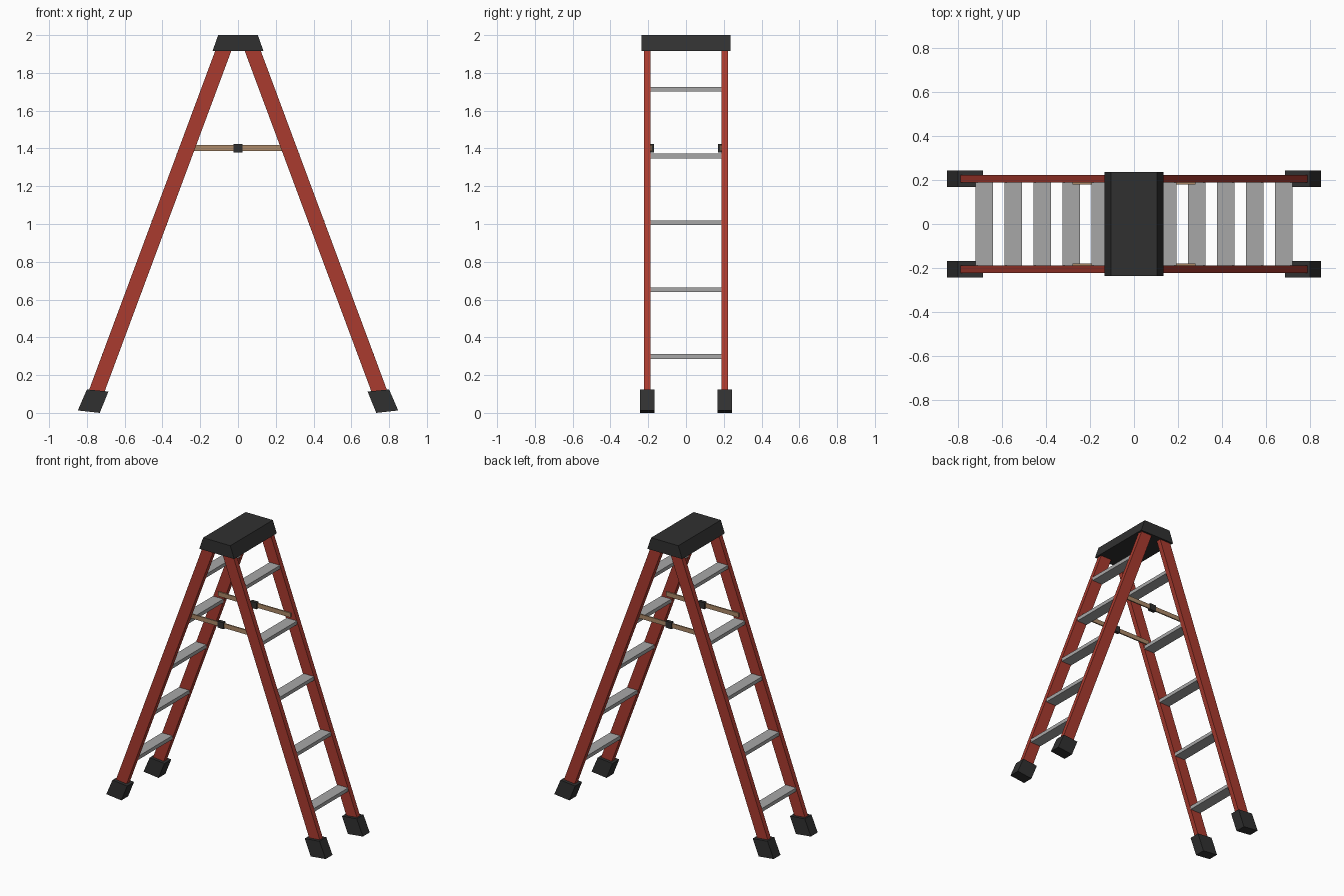
import bpy, bmesh
from mathutils import Vector

if "Cube" in bpy.data.objects:
    bpy.data.objects.remove(bpy.data.objects["Cube"])


def material(name, rgb):
    m = bpy.data.materials.new(name)
    m.diffuse_color = (*rgb, 1)
    m.use_nodes = True
    m.node_tree.nodes["Principled BSDF"].inputs["Base Color"].default_value = m.diffuse_color
    return m


RED = material("red_rail", (0.40, 0.043, 0.028))
BLACK = material("black_plastic", (0.03, 0.03, 0.03))
TAN = material("tan_brace", (0.41, 0.25, 0.14))
GREY = material("grey_tread", (0.39, 0.39, 0.39))


def extrude(name, points, offset, mat):
    """Extrude a planar outline of 3D points by an offset vector."""
    bm = bmesh.new()
    face = bm.faces.new([bm.verts.new(p) for p in points])
    ext = bmesh.ops.extrude_face_region(bm, geom=[face])
    verts = [g for g in ext["geom"] if isinstance(g, bmesh.types.BMVert)]
    bmesh.ops.translate(bm, verts=verts, vec=offset)
    bmesh.ops.recalc_face_normals(bm, faces=bm.faces)
    mesh = bpy.data.meshes.new(name)
    bm.to_mesh(mesh)
    bm.free()
    ob = bpy.data.objects.new(name, mesh)
    bpy.context.collection.objects.link(ob)
    mesh.materials.append(mat)
    return ob


def box(name, x, y, z, mat):
    pts = [(x[0], y[0], z[0]), (x[1], y[0], z[0]), (x[1], y[0], z[1]), (x[0], y[0], z[1])]
    return extrude(name, pts, (0, y[1] - y[0], 0), mat)


SLOPE = 0.372


def rail_x(z):
    return 0.791 - SLOPE * z


# top cap with sloping sides
extrude("top_cap", [(-0.135, -0.235, 1.915), (0.135, -0.235, 1.915),
                    (0.105, -0.235, 2.0), (-0.105, -0.235, 2.0)], (0, 0.47, 0), BLACK)

# rail section: (across, y)
SECTION = [(-0.04, 0.188), (-0.04, 0.222), (0.04, 0.222), (0.04, 0.188)]
FOOT = [(0.686, 0.113), (0.80, 0.124), (0.848, 0.013), (0.732, 0.0)]

for sx, side in ((-1, "left"), (1, "right")):
    along = Vector((-SLOPE * sx, 0, 1))
    across = Vector((sx, 0, SLOPE)).normalized()
    base = Vector((sx * rail_x(0.07), 0, 0.07))
    for sy, end in ((-1, "front"), (1, "back")):
        # rail
        pts = [base + across * u + Vector((0, sy * y, 0)) for u, y in SECTION]
        extrude(f"{side}_{end}_rail", pts, along * 1.88, RED)
        # rubber foot
        extrude(f"{side}_{end}_foot", [(sx * x, sy * 0.168, z) for x, z in FOOT],
                (0, sy * 0.075, 0), BLACK)
        # folding spreader arm
        box(f"{side}_{end}_spreader", sorted((0, sx * 0.28)),
            sorted((sy * 0.18, sy * 0.189)), (1.386, 1.417), TAN)
    # treads
    for i in range(5):
        z = 0.299 + i * 0.3535
        x = sx * rail_x(z)
        box(f"{side}_tread_{i + 1}", (x - 0.04, x + 0.04), (-0.188, 0.188),
            (z - 0.0125, z + 0.0125), GREY)

# spreader hinges
for sy, end in ((-1, "front"), (1, "back")):
    box(f"{end}_spreader_hinge", (-0.024, 0.024), sorted((sy * 0.17, sy * 0.194)),
        (1.379, 1.424), BLACK)
